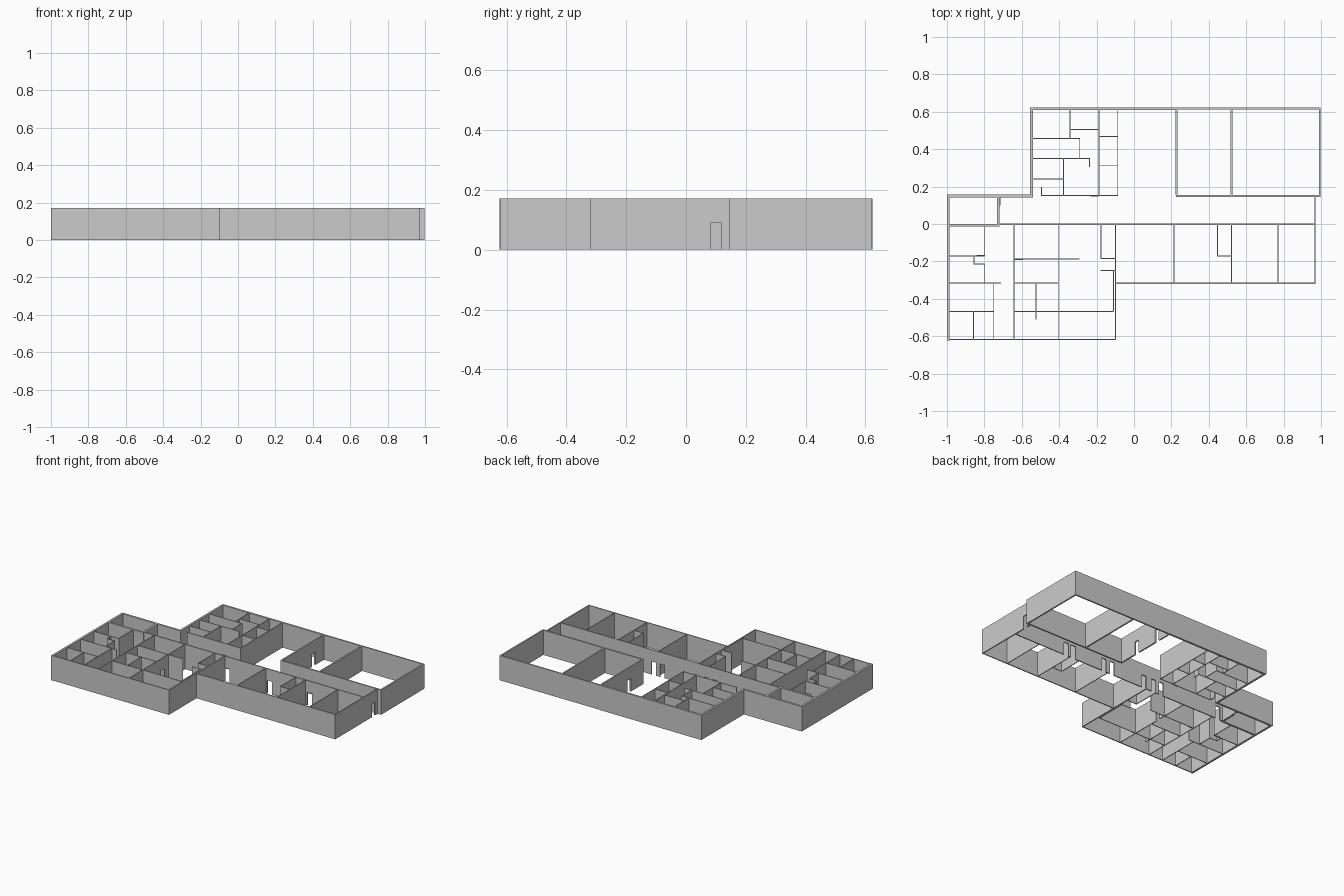
import bpy, bmesh
from mathutils import Matrix, Vector

H = 0.172      # wall height
DOOR = 0.09    # door height
GAP = 0.036    # door width


def box(bm, a, b):
    a, b = Vector(a), Vector(b)
    m = Matrix.Translation((a + b) / 2) @ Matrix.Diagonal((b - a).to_4d())
    bmesh.ops.create_cube(bm, size=1, matrix=m)


def slab(bm, axis, c, s, e, t, z0, z1):
    """Upright slab along an axis, centred on line c, from s to e."""
    if axis == 'x':
        box(bm, (s, c - t / 2, z0), (e, c + t / 2, z1))
    else:
        box(bm, (c - t / 2, s, z0), (c + t / 2, e, z1))


def wing(name, walls, t, height=H):
    """Walls: (axis, line, start, end, *door centres); doors leave a lintel."""
    bm = bmesh.new()
    for axis, c, s, e, *doors in walls:
        pos = s
        for d in sorted(doors):
            slab(bm, axis, c, pos, d - GAP / 2, t, 0, height)
            slab(bm, axis, c, d - GAP / 2, d + GAP / 2, t, DOOR, height)
            pos = d + GAP / 2
        slab(bm, axis, c, pos, e, t, 0, height)
    me = bpy.data.meshes.new(name)
    bm.to_mesh(me)
    bm.free()
    bpy.context.collection.objects.link(bpy.data.objects.new(name, me))


# Thick outer walls of the back and left sides
wing("thick_outer_walls", [
    ('x', 0.617, -0.555, 0.224),
    ('y', -0.548, 0.143, 0.61),
    ('x', 0.150, -1.0, -0.541),
    ('y', -0.993, -0.623, 0.143),
    ('x', -0.006, -0.986, -0.718),
    ('y', -0.725, 0.0, 0.143, 0.12),
], 0.014)

# Two large halls at the back right
wing("hall_walls", [
    ('x', 0.617, 0.224, 0.998),
    ('y', 0.993, 0.145, 0.612),
    ('x', 0.150, 0.224, 0.988),
    ('y', 0.228, 0.155, 0.612, 0.305, 0.50),
    ('y', 0.521, 0.155, 0.612),
], 0.010)

# Long corridor and the front outline
wing("corridor_walls", [
    ('x', -0.001, -0.718, 0.971, -0.68, -0.22, -0.16, -0.08,
     0.18, 0.245, 0.496, 0.553),
    ('y', 0.968, -0.316, 0.145, 0.10),
    ('x', -0.316, -0.1, 0.971),
    ('y', -0.099, -0.621, -0.001),
    ('x', -0.618, -0.986, -0.096),
], 0.007)

# Classrooms along the front right
wing("front_right_partitions", [
    ('y', 0.214, -0.314, 0), ('y', 0.521, -0.314, 0),
    ('y', 0.770, -0.314, 0), ('y', 0.446, -0.173, 0),
    ('x', -0.172, 0.446, 0.521),
], 0.005)

# Small rooms at the back left
wing("back_left_partitions", [
    ('y', -0.342, 0.457, 0.612), ('x', 0.506, -0.342, -0.188),
    ('x', 0.457, -0.542, -0.288), ('y', -0.290, 0.350, 0.459),
    ('x', 0.350, -0.542, -0.236), ('x', 0.240, -0.542, -0.376),
    ('y', -0.376, 0.155, 0.350), ('y', -0.188, 0.155, 0.612),
    ('y', -0.087, 0.150, 0.612), ('x', 0.468, -0.188, -0.087),
    ('x', 0.314, -0.188, -0.087), ('x', 0.153, -0.497, -0.085),
], 0.005)

# Small rooms at the front left
wing("front_left_partitions", [
    ('y', -0.798, -0.172, 0), ('x', -0.172, -0.986, -0.798),
    ('y', -0.855, -0.214, -0.172), ('x', -0.214, -0.857, -0.798),
    ('y', -0.798, -0.316, -0.214), ('x', -0.316, -0.986, -0.712),
    ('y', -0.750, -0.618, -0.316), ('x', -0.467, -0.986, -0.750),
    ('y', -0.857, -0.618, -0.467), ('y', -0.641, -0.618, 0),
    ('x', -0.187, -0.641, -0.292), ('y', -0.405, -0.618, 0, -0.25),
    ('x', -0.316, -0.641, -0.405), ('y', -0.523, -0.467, -0.316),
    ('x', -0.467, -0.641, -0.109), ('y', -0.176, -0.187, 0),
    ('x', -0.185, -0.178, -0.1), ('x', -0.248, -0.178, -0.1),
    ('y', -0.110, -0.467, -0.248),
], 0.005)

# Open door leaves
wing("door_leaves", [
    ('y', -0.495, 0.153, 0.198), ('y', -0.237, 0.305, 0.350),
    ('y', -0.523, -0.51, -0.467), ('x', 0.150, -0.232, -0.19),
    ('x', -0.190, -0.638, -0.597), ('x', -0.168, -0.842, -0.80),
    ('y', -0.718, 0.10, 0.143),
], 0.006, DOOR)
